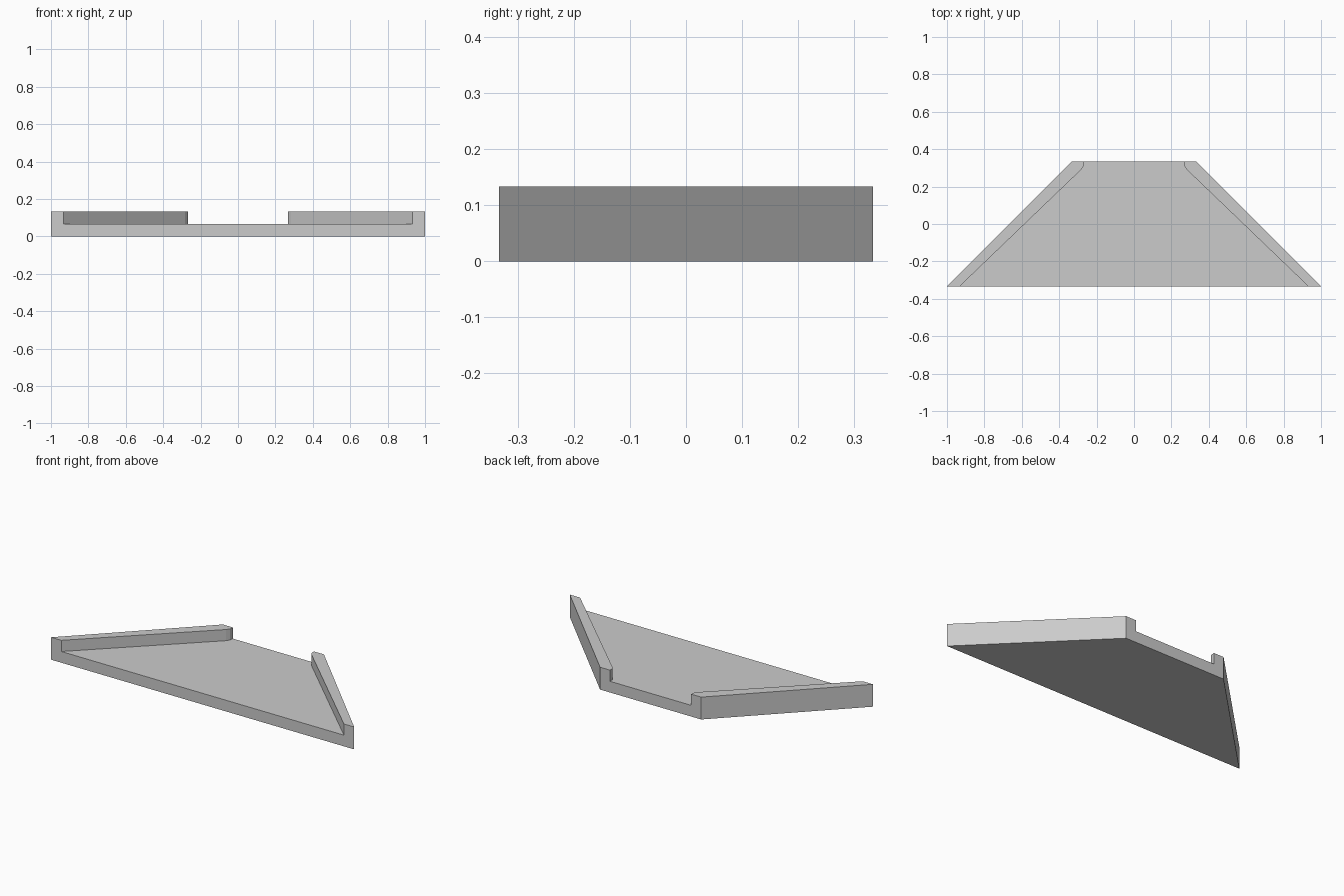
import bpy, bmesh

if "Cube" in bpy.data.objects:
    bpy.data.objects.remove(bpy.data.objects["Cube"])

FLOOR_H, RIM_H, D = 0.0667, 0.1333, 0.3333

# Right-hand plan outlines: slanted outer edge and kinked inner edge of the rim
outer = [(1.0, -D), (D, D)]
inner = [(0.267, D), (0.269, 0.31), (0.283, 0.29), (0.932, -D)]

bm = bmesh.new()


def row(points, side):
    return [bm.verts.new((side * x, y, 0)) for x, y in points]


def raise_faces(faces, dz):
    geom = bmesh.ops.extrude_face_region(bm, geom=faces)["geom"]
    verts = [g for g in geom if isinstance(g, bmesh.types.BMVert)]
    bmesh.ops.translate(bm, verts=verts, vec=(0, 0, dz))
    return [g for g in geom if isinstance(g, bmesh.types.BMFace)]


# Plan: two rim strips with the floor between them
in_r, in_l = row(inner, 1), row(inner, -1)
bm.faces.new(row(outer, 1) + in_r)
bm.faces.new((row(outer, -1) + in_l)[::-1])
bm.faces.new(in_l + in_r[::-1]).normal_update()
bmesh.ops.recalc_face_normals(bm, faces=bm.faces[:])

# Plate thickness, then the two raised side rims
tops = raise_faces(bm.faces[:], FLOOR_H)
rims = [f for f in tops if max(abs(v.co.x) for v in f.verts) > 0.99]
raise_faces(rims, RIM_H - FLOOR_H)
bmesh.ops.recalc_face_normals(bm, faces=bm.faces[:])

mesh = bpy.data.meshes.new("trapezoid_tray")
bm.to_mesh(mesh)
bm.free()
bpy.context.collection.objects.link(bpy.data.objects.new("trapezoid_tray", mesh))
